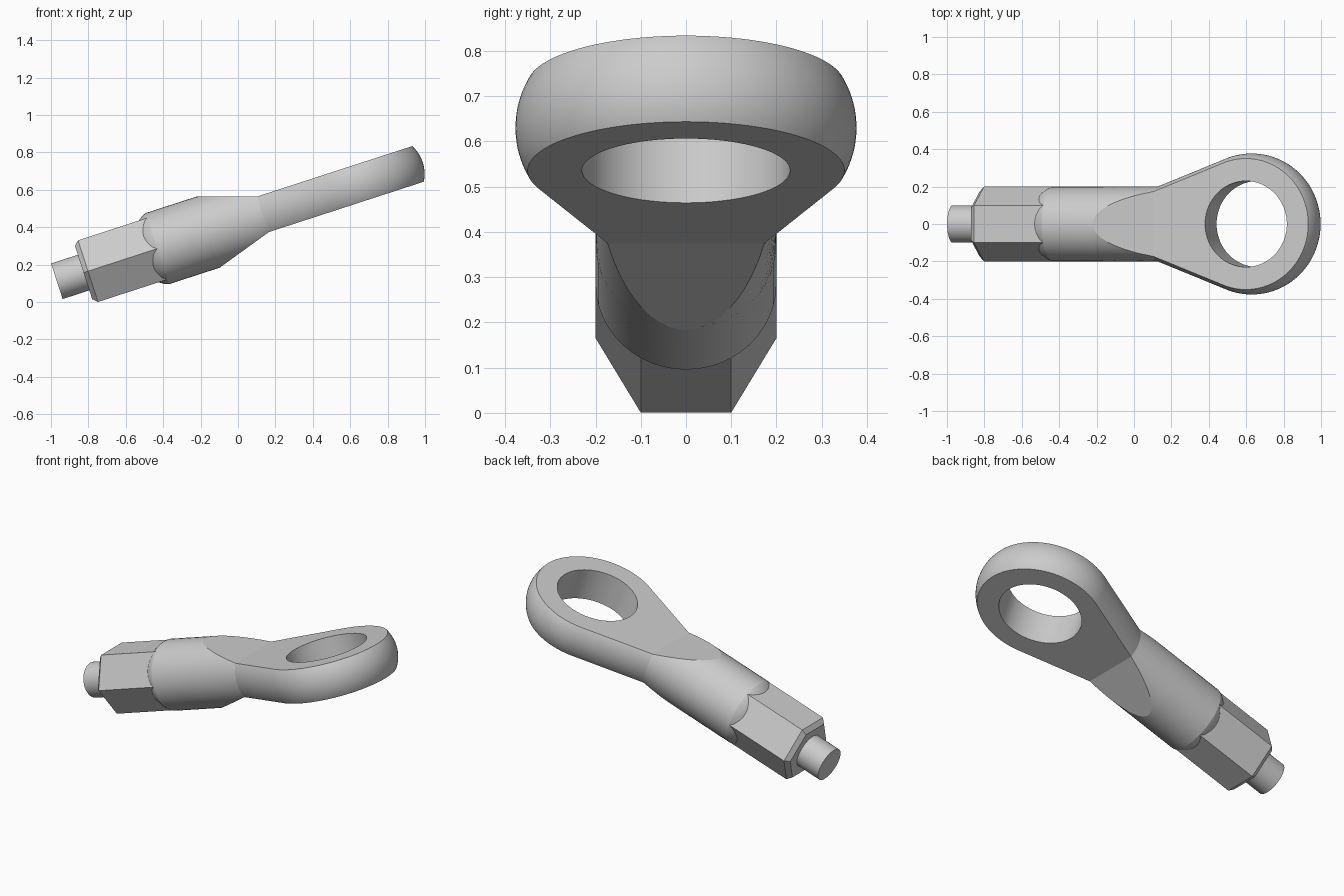
import bpy, bmesh, math
from mathutils import Matrix

if "Cube" in bpy.data.objects:
    bpy.data.objects.remove(bpy.data.objects["Cube"], do_unlink=True)

# Parts are made along local x, then tilted up at the eye end
TILT = Matrix.Translation((-0.16, 0, 0.374)) @ Matrix.Rotation(math.radians(-18), 4, 'Y')

steel = bpy.data.materials.new("plain grey")
steel.use_nodes = True
grey = (0.6, 0.6, 0.6, 1)
steel.diffuse_color = grey
steel.node_tree.nodes["Principled BSDF"].inputs["Base Color"].default_value = grey


def loft(name, rings):
    """Skin closed rings of equal size, with both ends capped."""
    bm = bmesh.new()
    rows = [[bm.verts.new(p) for p in ring] for ring in rings]
    n = len(rows[0])
    for a, b in zip(rows, rows[1:]):
        for i in range(n):
            j = (i + 1) % n
            bm.faces.new((a[i], a[j], b[j], b[i]))
    bm.faces.new(rows[0])
    bm.faces.new(rows[-1])
    bmesh.ops.remove_doubles(bm, verts=bm.verts, dist=1e-5)
    bmesh.ops.recalc_face_normals(bm, faces=bm.faces)
    mesh = bpy.data.meshes.new(name)
    bm.to_mesh(mesh)
    bm.free()
    mesh.materials.append(steel)
    obj = bpy.data.objects.new(name, mesh)
    bpy.context.collection.objects.link(obj)
    return obj


def turned(name, profile, sides):
    """Stack of regular polygons (position, radius) along x."""
    return loft(name, [[(s, r * math.cos(2 * math.pi * k / sides), r * math.sin(2 * math.pi * k / sides))
                        for k in range(sides)] for s, r in profile])


def finish(obj):
    obj.matrix_world = TILT
    bpy.ops.object.select_all(action='DESELECT')
    obj.select_set(True)
    bpy.context.view_layer.objects.active = obj
    bpy.ops.object.shade_smooth_by_angle(angle=math.radians(15))


# Shank and eye: round-edged section that follows the outline, cut flat above and below
R, HALF, EYE_X, EYE_R, NECK, RAMP_END = 0.2, 0.1, 0.83, 0.377, 0.305, 0.31
ARC = 24


def section(core, normal, r, cut):
    top = math.asin(min(1, cut / r))
    left = []
    for k in range(ARC + 1):
        a = -top + 2 * top * k / ARC
        c = r * math.cos(a)
        left.append((core[0] + normal[0] * c, core[1] + normal[1] * c, r * math.sin(a)))
    return left + [(x, -y, z) for x, y, z in reversed(left)]


rings = []
# chamfered start of the round shank
for s, r in ((-0.345, 0.165), (-0.335, 0.173), (-0.305, 0.193), (-0.285, R)):
    rings.append(section((s, 0), (0, 1), r, r))
# ramps thinning the shank toward the eye
for i in range(10):
    s = RAMP_END * (i / 10) ** 2
    rings.append(section((s, 0), (0, 1), R, R - (R - HALF) * s / RAMP_END))
# neck corner, flaring tangentially into the eye
flare = math.asin(EYE_R / math.hypot(EYE_X - NECK, R)) - math.atan2(R, EYE_X - NECK)
t = math.tan(flare / 2)
rings.append(section((NECK + R * t, 0), (-t, 1), R, HALF))
# rounded eye end
STEPS = 32
for i in range(STEPS + 1):
    a = (math.pi / 2 + flare) * (1 - i / STEPS)
    n = (math.cos(a), math.sin(a))
    rings.append(section((EYE_X + n[0] * (EYE_R - R), n[1] * (EYE_R - R)), n, R, HALF))
body = loft("shank_and_eye", rings)

# Eye hole
bpy.ops.mesh.primitive_cylinder_add(vertices=72, radius=0.23, depth=1, location=(EYE_X, 0, 0))
cutter = bpy.context.object
cutter.name = "hole_cutter"
cutter.hide_render = True
cutter.data.materials.append(steel)
bpy.context.view_layer.objects.active = body
hole = body.modifiers.new("hole", 'BOOLEAN')
hole.operation = 'DIFFERENCE'
hole.solver = 'EXACT'
hole.object = cutter
bpy.ops.object.modifier_apply(modifier=hole.name)
bpy.data.objects.remove(cutter, do_unlink=True)
finish(body)

# Hexagonal grip with a bevelled end, and the round stud
finish(turned("hex_grip", [(-0.70, 0.173), (-0.675, 0.2), (-0.286, 0.2)], 6))
finish(turned("stud", [(-0.85, 0.1), (-0.65, 0.1)], 48))
